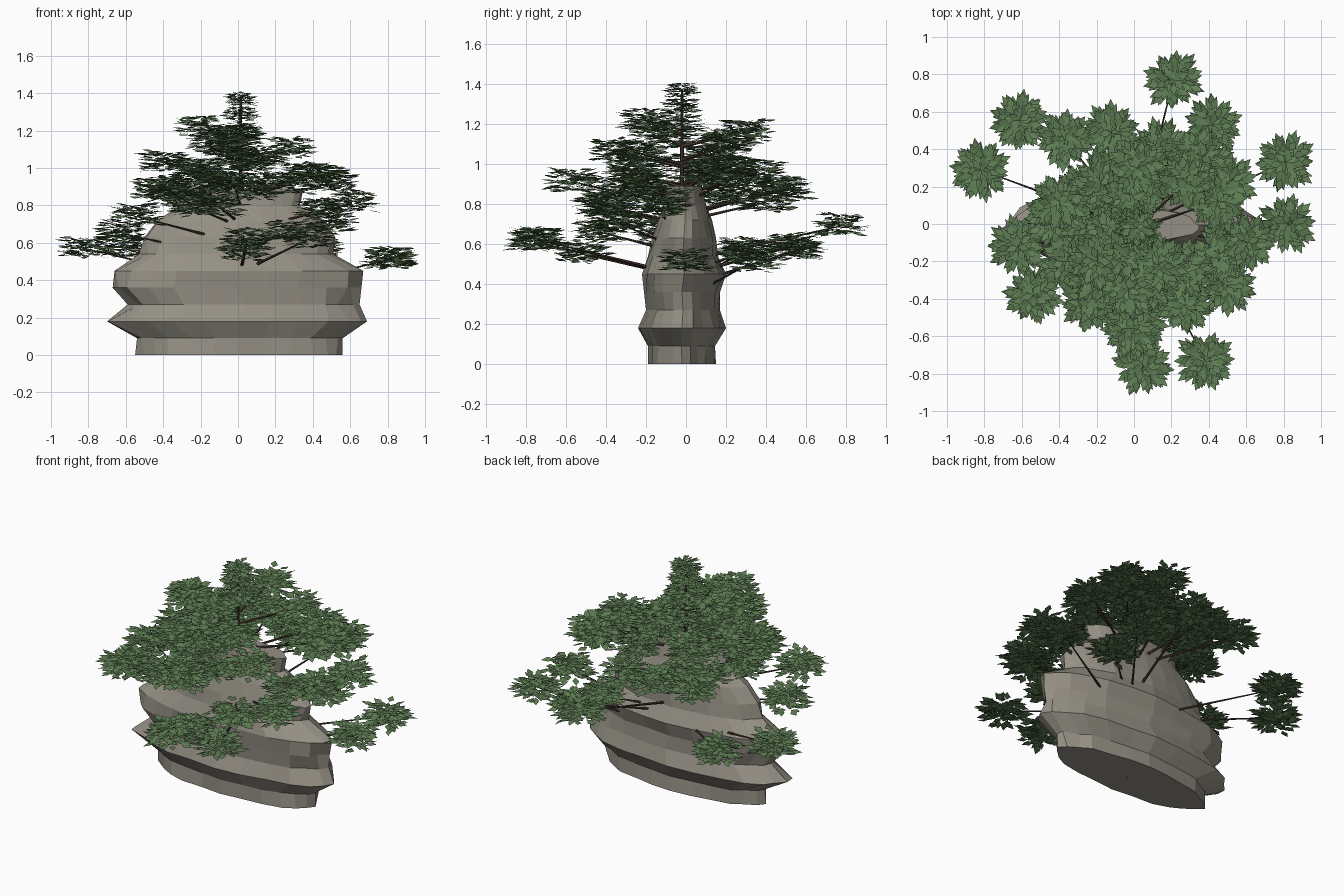
import bpy, bmesh, math, random
from mathutils import Vector

if "Cube" in bpy.data.objects:
    bpy.data.objects.remove(bpy.data.objects["Cube"])

random.seed(7)


def material(name, rgb):
    m = bpy.data.materials.new(name)
    m.diffuse_color = (*rgb, 1)
    m.use_nodes = True
    m.node_tree.nodes["Principled BSDF"].inputs["Base Color"].default_value = m.diffuse_color
    return m


def add_object(name, bm, mat):
    mesh = bpy.data.meshes.new(name)
    bm.to_mesh(mesh)
    bm.free()
    mesh.materials.append(mat)
    ob = bpy.data.objects.new(name, mesh)
    bpy.context.collection.objects.link(ob)
    return ob


def loft(bm, rings):
    """Skin a stack of vertex rings and cap both ends."""
    rows = [[bm.verts.new(p) for p in ring] for ring in rings]
    n = len(rows[0])
    for a, b in zip(rows, rows[1:]):
        for i in range(n):
            j = (i + 1) % n
            bm.faces.new((a[i], a[j], b[j], b[i]))
    bm.faces.new(rows[0][::-1])
    bm.faces.new(rows[-1])


def rod(bm, p, q, r0, r1, sides=6):
    p, q = Vector(p), Vector(q)
    d = (q - p).normalized()
    u = d.orthogonal().normalized()
    v = d.cross(u)
    ang = [2 * math.pi * i / sides for i in range(sides)]
    loft(bm, [[c + r * (u * math.cos(a) + v * math.sin(a)) for a in ang]
              for c, r in ((p, r0), (q, r1))])


def leaf(bm, base, a, length, width, tilt):
    """One flat kite-shaped leaf pointing along angle a."""
    d = Vector((math.cos(a) * math.cos(tilt), math.sin(a) * math.cos(tilt), math.sin(tilt)))
    s = Vector((-math.sin(a), math.cos(a), random.uniform(-.3, .3))) * width / 2
    mid = base + d * length * .45
    bm.faces.new([bm.verts.new(p) for p in (base, mid - s, base + d * length, mid + s)])


FANS = ((.56, 0), (.46, .4), (.46, -.4), (.3, .3), (.3, -.3), (.12, .2), (0, -.2))


def pad(bm, centre, radius):
    """Foliage pad: two tiers of radiating shoots, each with fanned leaves."""
    c, k = Vector(centre), radius / .16
    shoots, turn = 10, random.random() * 6
    for tier in (-1, 1):
        for i in range(shoots):
            a = turn + 2 * math.pi * (i + tier / 20) / shoots + random.uniform(-.07, .07)
            reach = radius * random.uniform(.82, 1.04) * (1 if tier < 0 else .93)
            for f, fan in FANS:
                z = tier * .022 * k + random.uniform(-.026, .026) * k
                base = c + Vector((math.cos(a) * reach * f, math.sin(a) * reach * f, z))
                leaf(bm, base, a + fan, reach * .46, .038 * k, random.uniform(-.2, .25))


rock_mat = material("stone_grey", (.30, .28, .235))
bark_mat = material("dark_bark", (.07, .043, .033))
leaf_mat = material("needle_green", (.115, .21, .09))

# rock: flattened faceted boulder, (z, left x, right x, front y, back y)
PROFILE = [
    (0, -.55, .56, -.19, .15), (.09, -.54, .56, -.19, .145), (.18, -.70, .69, -.24, .20),
    (.27, -.59, .65, -.20, .17), (.36, -.67, .66, -.21, .17), (.45, -.66, .67, -.22, .20),
    (.54, -.53, .51, -.19, .16), (.63, -.50, .52, -.17, .15), (.72, -.43, .46, -.14, .13),
    (.80, -.31, .33, -.11, .10), (.89, -.31, .35, -.10, .08)]
SIDES = 24
rings = []
for z, x0, x1, y0, y1 in PROFILE:
    ring = []
    for i in range(SIDES):
        a = 2 * math.pi * i / SIDES
        n = 1 if i % 6 == 0 else random.uniform(.93, 1.03)
        ring.append(((x0 + x1) / 2 + (x1 - x0) / 2 * math.cos(a) * n,
                     (y0 + y1) / 2 + (y1 - y0) / 2 * math.sin(a) * n, z))
    rings.append(ring)
bm = bmesh.new()
loft(bm, rings)
add_object("rock", bm, rock_mat)

# trunk
TX, TY = .015, -.02
bm = bmesh.new()
rod(bm, (TX, TY, 0), (TX, TY, 1.37), .02, .006, 8)
add_object("trunk", bm, bark_mat)

# foliage pad centres, lower and upper tiers
LOWER = [
    (.21, .77, .70), (-.61, .55, .58), (-.82, .29, .58), (.42, .53, .60), (.81, .33, .52),
    (.82, 0, .52), (.61, -.10, .82), (.50, -.33, .71), (.38, -.73, .63), (.05, -.76, .62),
    (.03, -.52, .56), (.27, -.43, .67), (-.10, -.40, .80), (-.62, -.12, .66),
    (-.54, -.38, .75), (-.02, -.56, .92), (-.24, -.42, .80), (.40, .30, .57),
    (.46, -.16, .78)]
UPPER = [
    (-.37, .45, .88), (-.12, .49, .88), (.14, .40, .82), (-.20, -.20, 1.22), (-.12, -.08, 1.13),
    (.28, .22, 1.11), (.02, .30, 1.17), (-.40, .12, 1.04), (-.36, -.20, .90), (.45, .12, .97),
    (.36, .36, .97), (-.03, -.35, 1.07), (.27, -.25, .92), (-.18, .22, .98), (.05, .18, 1.04),
    (-.20, -.28, .97), (.13, -.22, 1.06), (-.44, .03, .89), (.50, .22, .93)]

# branches and foliage pads
branches, foliage = bmesh.new(), bmesh.new()
for x, y, z in LOWER + UPPER:
    dx, dy = x - TX, y - TY
    r = math.hypot(dx, dy)
    rod(branches, (TX, TY, z - .22 * r - .01), (x, y, z - .01), .010, .003)
    pad(foliage, (x, y, z), .174)
    # inner pad part way along the upper branches, leaving the clearing on the right
    ix, iy = TX + dx * .58 - dy * .2, TY + dy * .58 + dx * .2
    if z > .86 and r > .25 and not (.0 < ix < .5 and -.22 < iy < .22):
        pad(foliage, (ix, iy, z - .04), .15)
# small tufts at the tip
for z, r in ((1.37, .11), (1.29, .12), (1.20, .14)):
    pad(foliage, (TX, TY, z), r)
add_object("branches", branches, bark_mat)
add_object("foliage", foliage, leaf_mat)
